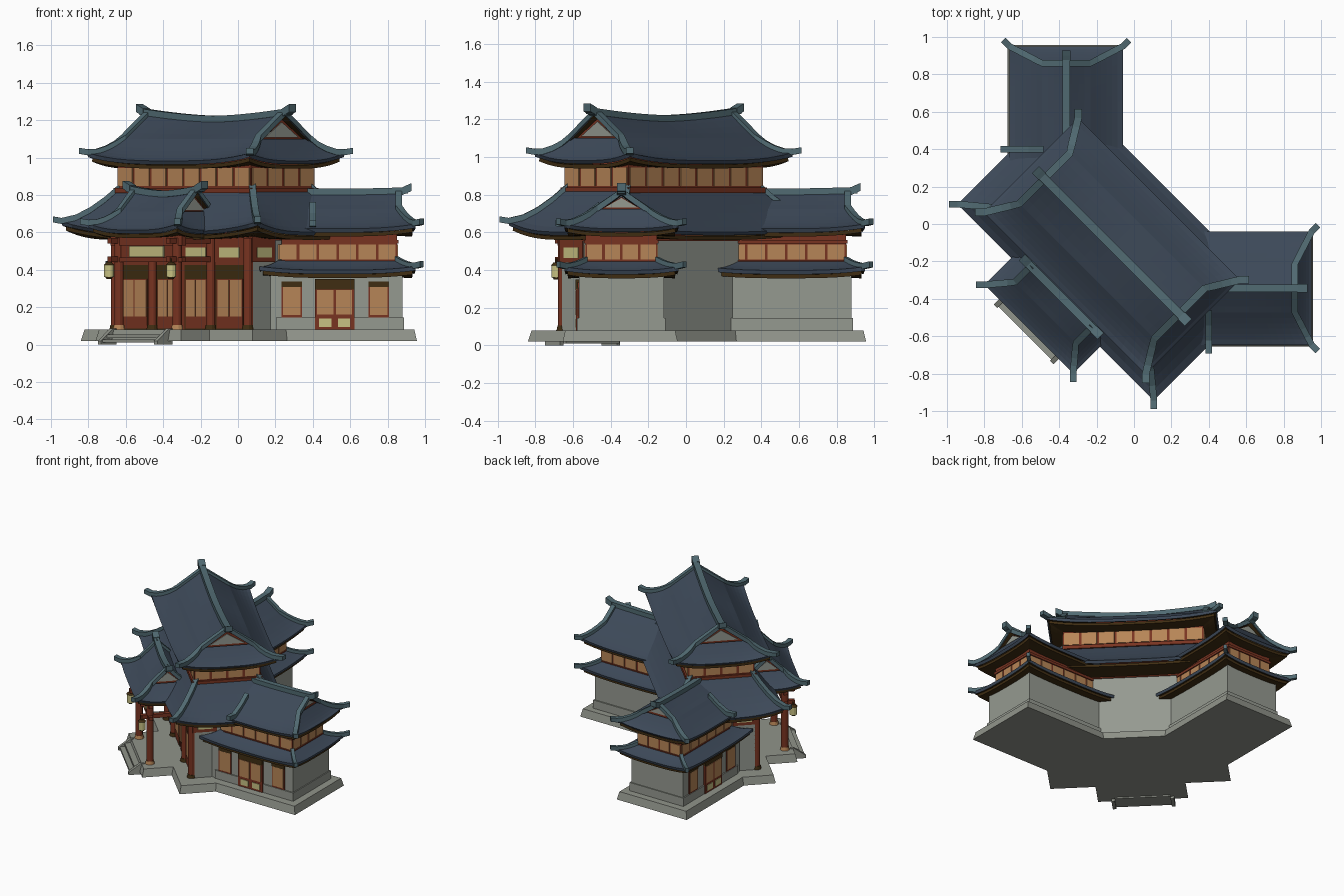
import bpy, bmesh, math
from mathutils import Matrix, Vector

if "Cube" in bpy.data.objects:
    bpy.data.objects.remove(bpy.data.objects["Cube"])

def material(name, c):
    m = bpy.data.materials.new(name)
    m.diffuse_color = (*c, 1)
    m.use_nodes = True
    m.node_tree.nodes["Principled BSDF"].inputs["Base Color"].default_value = m.diffuse_color
    return m
SLATE = material("slate roof", (.046, .066, .098))
TEAL = material("teal ridge", (.082, .145, .168))
RED = material("red timber", (.19, .034, .015))
DARK = material("dark timber", (.05, .026, .006))
WALL = material("grey wall", (.30, .32, .28))
STONE = material("stone base", (.28, .295, .255))
TAN = material("tan paper", (.47, .235, .095))
PALE = material("pale panel", (.58, .54, .23))

HALL_Y = -.167
TURN = Matrix.Rotation(-math.pi / 4, 4, 'Z')
HALL = TURN @ Matrix.Translation((0, HALL_Y, 0))
PORCH = TURN @ Matrix.Translation((0, -.55, 0))
WING_R = Matrix.Translation((.5325, -.343, 0))
SWAP = Matrix(((0, 1, 0, -.02), (1, 0, 0, 0), (0, 0, 1, 0), (0, 0, 0, 1)))
M = HALL

def finish(name, bm, mat, closed=True, thick=0):
    bmesh.ops.transform(bm, matrix=M, verts=bm.verts)
    if closed:
        bmesh.ops.recalc_face_normals(bm, faces=bm.faces)
    elif M.determinant() < 0:
        bmesh.ops.reverse_faces(bm, faces=bm.faces)
    me = bpy.data.meshes.new(name)
    bm.to_mesh(me)
    bm.free()
    ob = bpy.data.objects.new(name, me)
    bpy.context.collection.objects.link(ob)
    me.materials.append(mat)
    if thick:
        me.materials.append(DARK)
        s = ob.modifiers.new("thickness", 'SOLIDIFY')
        s.thickness, s.offset, s.material_offset = thick, -1, 1
    return ob

def boxes(name, mat, items, flare=0):
    bm = bmesh.new()
    for x0, x1, y0, y1, z0, z1 in items:
        for v in bmesh.ops.create_cube(bm, size=1)['verts']:
            f = flare if v.co.z < 0 else 0
            v.co = (x1 + f if v.co.x > 0 else x0 - f, y1 + f if v.co.y > 0 else y0 - f,
                    z1 if v.co.z > 0 else z0)
    return finish(name, bm, mat)

def prism(bm, prof, x0, x1):
    two = [[bm.verts.new((x, y, z)) for y, z in prof] for x in (x0, x1)]
    for t in two:
        bm.faces.new(t)
    for i in range(len(prof)):
        bm.faces.new((two[0][i], two[0][i - 1], two[1][i - 1], two[1][i]))

def beam(name, lines, w, h, mat=TEAL):
    bm = bmesh.new()
    for pts in lines:
        pts = [Vector(p) for p in pts]
        rings = []
        for i, p in enumerate(pts):
            t = pts[min(i + 1, len(pts) - 1)] - pts[max(i - 1, 0)]
            side = Vector((-t.y, t.x, 0)).normalized() * w / 2
            up = Vector((0, 0, h / 2))
            rings.append([bm.verts.new(p + q) for q in (side + up, side - up, -side - up, up - side)])
        for r, s in zip(rings, rings[1:]):
            for k in range(4):
                bm.faces.new((r[k], r[k - 1], s[k - 1], s[k]))
        bm.faces.new(rings[0])
        bm.faces.new(rings[-1])
    return finish(name, bm, mat)

def cylinders(name, mat, spots, r, z0, z1, r2=None, n=12):
    bm = bmesh.new()
    for x, y in spots:
        bmesh.ops.create_cone(bm, cap_ends=True, segments=n, radius1=r, radius2=r2 or r, depth=z1 - z0,
                              matrix=Matrix.Translation((x, y, (z0 + z1) / 2)))
    return finish(name, bm, mat)

def grid(bm, fn, n, m):
    g = [[bm.verts.new(fn(i / n, j / m)) for j in range(m + 1)] for i in range(n + 1)]
    for i in range(n):
        for j in range(m):
            bm.faces.new((g[i][j], g[i][j + 1], g[i + 1][j + 1], g[i + 1][j]))

def skirt(name, a, b, A, B, zt, z0, lift, mat=SLATE, thick=.022):
    # four curved slopes with upturned corners
    bm = bmesh.new()
    cs = [(-1, -1), (1, -1), (1, 1), (-1, 1)]
    for k in range(4):
        (cx, cy), (dx, dy) = cs[k], cs[(k + 1) % 4]
        def fn(s, q):
            x, y = cx + (dx - cx) * s, cy + (dy - cy) * s
            z = z0 + (zt - z0) * (1 - q) ** 1.25 + lift * q * q * abs(2 * s - 1) ** 3
            return (x * (a + (A - a) * q), y * (b + (B - b) * q), z)
        grid(bm, fn, 20, 6)
    bmesh.ops.remove_doubles(bm, verts=bm.verts, dist=1e-5)
    finish(name, bm, mat, False, thick)

def hip(sx, sy, a, b, A, B, zt, z0, lift):
    pts = [(sx * (a + (A - a) * q), sy * (b + (B - b) * q),
            z0 + (zt - z0) * (1 - q) ** 1.25 + lift * q * q + .004) for q in (0, .25, .5, .75, 1)]
    return pts + [(sx * (A + .033), sy * (B + .033), z0 + lift + .012)]

def roof(name, a, b, A, B, zt, z0, lift, zr=None, sag=0, ends=(-1, 1), w=.036):
    skirt(name + " slopes", a, b, A, B, zt, z0, lift)
    # nearly flat dark soffit
    skirt(name + " soffit", a * .6, b * .1, A - .018, B - .018, z0 - .014, z0 - .022, lift * .9, DARK, .02)
    hips = [hip(sx, sy, a, b, A, B, zt, z0, lift) for sx in ends for sy in (-1, 1)]
    if zr:
        def top(s, t):
            x, y = (2 * s - 1) * (a + .012), (1 - 2 * t) * b
            f = 1 - abs(y) / b
            return (x, y, zt + (zr - zt) * f ** 1.05 + sag * abs(2 * s - 1) ** 1.6 * f)
        bm = bmesh.new()
        grid(bm, top, 16, 8)
        finish(name + " gable slopes", bm, SLATE, False, .015)
        # gable ends: timber triangle with a grey infill
        for part, mat, x1, k in (("gable timber", RED, a - .016, .92), ("gable infill", WALL, a - .010, .66)):
            bm = bmesh.new()
            lo = zt - .01 if k > .9 else zt + .008
            hi = lo + (zr + sag - zt) * k - .012
            for s in ends:
                prism(bm, ((-b * k, lo), (b * k, lo), (0, hi)), s * (a - .03), s * x1)
            finish(name + " " + part, bm, mat)
        hips = [[(h[0][0], 0, zr + sag)] + h for h in hips]
        e = a + .05
        line = [(e * t, 0, zr + .006 + sag * abs(t) ** 1.6) for t in [k / 8 - 1 for k in range(17)]]
        beam(name + " ridge", [line], w + .006, .034)
        # flared finials
        zf = zr + sag
        beam(name + " ridge ends", [[(s * (e - .035), 0, zf), (s * (e - .01), 0, zf + .012),
                                     (s * (e + .018), 0, zf + .024)] for s in ends], w + .012, .042)
    beam(name + " hip ridges", hips, w, .032)

def panels(name, mat, a, b, z0, z1, nx, ny, gap):
    # rows of thin plates around a rectangular wall
    it, d = [], .005
    for n, L, along in ((nx, a, True), (ny, b, False)):
        for i in range(n):
            lo, hi = -L + 2 * L * i / n + gap, -L + 2 * L * (i + 1) / n - gap
            if along:
                it += [(lo, hi, -b - d, b + d, z0, z1)]
            else:
                it += [(-a - d, a + d, lo, hi, z0, z1)]
    boxes(name, mat, it)

# ---- main hall
boxes("hall wall", WALL, [(-.523, .523, -.243, .245, .08, .60)])
boxes("hall facade", RED, [(-.523, .523, -.25, -.24, .08, .60)])
boxes("hall top band", RED, [(-.53, .53, -.255, .252, .555, .6), (-.53, .53, -.255, -.08, .44, .57)])
boxes("hall name panels", PALE, [(x - .075, x + .075, -.26, -.25, .465, .52) for x in (-.36, -.106, .106, .36)]
      + [(-.535, .535, -.22, -.11, .465, .52)])
doors = [(-.36, .108), (-.106, .088), (.106, .088), (.36, .108)]
boxes("hall door frames", DARK, [(x - w, x + w, -.254, -.25, .08, .425) for x, w in doors])
boxes("hall door boards", RED, [(x - w * .9, x + w * .9, -.257, -.25, .085, .35) for x, w in doors])
boxes("hall door paper", TAN, [(x + s * w * .44 - w * .4, x + s * w * .44 + w * .4, -.259, -.25, .15, .345)
                               for x, w in doors for s in (-1, 1)])
cols = [(x, -.26) for x in (-.5, -.22, .22, .5)]
cylinders("hall columns", RED, cols, .024, .08, .57)
cylinders("hall column feet", DARK, cols, .033, .08, .105, .028)
boxes("upper floor wall", RED, [(-.505, .505, -.24, .24, .75, 1.05)])
boxes("upper floor sill", RED, [(-.52, .52, -.255, .255, .81, .838)])
panels("upper floor windows", TAN, .505, .24, .847, .945, 8, 4, .009)
roof("lower hall roof", .5, .225, .742, .425, .84, .602, .055)
roof("upper hall roof", .51, .19, .612, .357, 1.10, .982, .042, 1.20, .04, w=.04)

# ---- entrance porch
M = PORCH
roof("porch roof", .23, .12, .335, .245, .71, .612, .035, .80, .03)
cylinders("porch columns", RED, [(-.22, -.13), (.22, -.13)], .026, .08, .57)
cylinders("porch column feet", TAN, [(-.22, -.13), (.22, -.13)], .034, .08, .105, .029)
boxes("porch beams", RED, [(-.27, .27, -.145, -.115, .44, .465), (-.27, .27, -.145, -.115, .53, .59),
      (-.22, .22, -.137, -.123, .46, .54)] + [(x - .015, x + .015, -.2, .13, z, z + .03)
      for x in (-.22, .22) for z in (.44, .54)])
boxes("porch name panel", PALE, [(-.13, .13, -.146, -.12, .468, .526)])
lamps = [(-.235, -.19), (.235, -.19)]
cylinders("lanterns", PALE, lamps, .027, .36, .425)
cylinders("lantern caps", DARK, lamps, .03, .425, .44, .015)
cylinders("lantern feet", DARK, lamps, .014, .35, .36, .02)
cylinders("lantern cords", DARK, lamps, .005, .44, .46, n=6)

# ---- platform and steps
M = TURN
boxes("hall platform", STONE, [(-.635, .635, -.525, .13, .02, .08), (-.31, .31, -.74, -.4, .02, .08)], .014)
boxes("steps", STONE, [(-.2, .2, -.79, -.7, .035, .055), (-.2, .2, -.825, -.7, .01, .028)])
bm = bmesh.new()
for x in (-.225, .2):
    prism(bm, ((-.72, 0), (-.835, 0), (-.835, .02), (-.745, .085), (-.72, .085)), x, x + .025)
finish("step cheeks", bm, STONE)

# ---- two mirrored wings
for side, M in (("right", WING_R), ("left", SWAP @ WING_R)):
    n = side + " wing "
    boxes(n + "platform", STONE, [(-.4, .41, -.298, .285, .02, .08)], .014)
    boxes(n + "wall", WALL, [(-.36, .3475, -.225, .225, .08, .40)])
    boxes(n + "wall base", WALL, [(-.33, .355, -.235, .235, .08, .145)])
    boxes(n + "upper wall", RED, [(-.3, .3175, -.19, .19, .40, .62)])
    boxes(n + "rails", RED, [(-.28, .325, -.198, .198, .44, .452), (-.28, .325, -.198, .198, .54, .56)])
    panels(n + "upper windows", TAN, .3175, .19, .456, .535, 6, 4, .007)
    wins = [(-.245, .055), (.22, .055)]
    boxes(n + "window frames", RED, [(x - w, x + w, -.231, -.22, .145, .335) for x, w in wins])
    boxes(n + "window heads", DARK, [(x - w, x + w, -.233, -.22, .308, .336) for x, w in wins])
    boxes(n + "window paper", TAN, [(x - .046, x + .046, -.234, -.22, .157, .308) for x, w in wins])
    boxes(n + "door", RED, [(-.122, .09, -.241, -.22, .08, .30)])
    boxes(n + "door lintel", DARK, [(-.122, .09, -.244, -.22, .295, .35)])
    boxes(n + "door paper", TAN, [(x - .043, x + .043, -.245, -.22, .16, .292) for x in (-.066, .034)])
    boxes(n + "door low panels", PALE, [(x - .033, x + .033, -.245, -.22, .095, .14) for x in (-.066, .034)])
    roof(n + "lower roof", .3175, .19, .4175, .303, .45, .398, .02, ends=(1,), w=.026)
    roof(n + "upper roof", .3275, .13, .4175, .303, .725, .62, .025, .81, .008, ends=(1,), w=.034)
    beam(n + "roof rib", [[(-.1325, -.12, .745), (-.1325, -.2, .685), (-.1325, -.28, .645),
                           (-.1325, -.35, .65)]], .034, .034)
